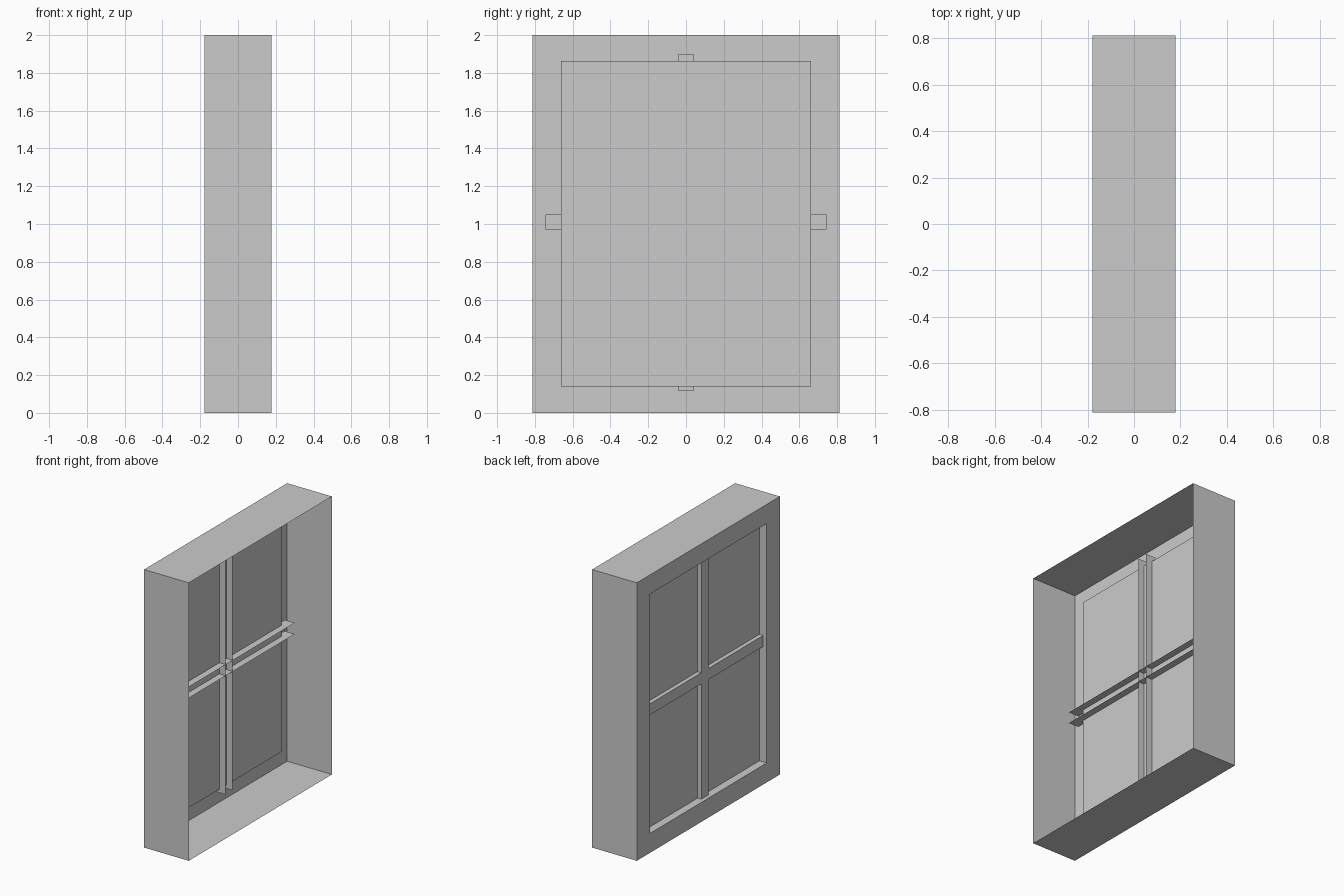
import bpy, bmesh

if "Cube" in bpy.data.objects:
    bpy.data.objects.remove(bpy.data.objects["Cube"])

X0, X1 = -0.178, 0.178      # outer face, open inner rim
PANE_X = -0.12              # recessed pane
BAR_X0, BAR_X1 = -0.15, -0.07
OUTER = (-0.813, 0.813, 0, 2)
OPENING = (-0.663, 0.663, 0.14, 1.862)


def finish(name, bm):
    mesh = bpy.data.meshes.new(name)
    bm.to_mesh(mesh)
    bm.free()
    ob = bpy.data.objects.new(name, mesh)
    bpy.context.collection.objects.link(ob)
    return ob


def rect(x, y0, y1, z0, z1):
    return [(x, y0, z0), (x, y1, z0), (x, y1, z1), (x, y0, z1)]


def lofted(name, loops):
    """Join successive rectangular loops with quads."""
    bm = bmesh.new()
    rows = [[bm.verts.new(p) for p in loop] for loop in loops]
    for a, b in zip(rows, rows[1:]):
        for i in range(4):
            j = (i + 1) % 4
            bm.faces.new((a[j], a[i], b[i], b[j]))
    return finish(name, bm)


def channel(name, lo, hi, centre, half, vertical):
    """Open-backed U-section glazing bar running from lo to hi."""
    a, b = centre - half, centre + half
    profile = [(BAR_X1, a), (BAR_X0, a), (BAR_X0, b), (BAR_X1, b)]
    bm = bmesh.new()
    ends = [[bm.verts.new((x, w, t) if vertical else (x, t, w))
             for x, w in profile] for t in (lo, hi)]
    faces = [bm.faces.new((ends[0][i], ends[0][i + 1],
                           ends[1][i + 1], ends[1][i])) for i in range(3)]
    bm.normal_update()
    # The web must face outward (-x)
    if faces[1].normal.x > 0:
        bmesh.ops.reverse_faces(bm, faces=faces)
    return finish(name, bm)


# Deep casing, outer border and reveal as one thin shell
lofted("window_frame", [
    rect(X1, *OUTER),
    rect(X0, *OUTER),
    rect(X0, *OPENING),
    rect(PANE_X, *OPENING),
])

# Pane closing the reveal
pane = bmesh.new()
pane.faces.new([pane.verts.new(p) for p in reversed(rect(PANE_X, *OPENING))])
finish("window_pane", pane)

# Crossing glazing bars
channel("vertical_bar", 0.115, 1.90, 0.0, 0.04, True)
channel("horizontal_bar", -0.745, 0.745, 1.01, 0.04, False)
